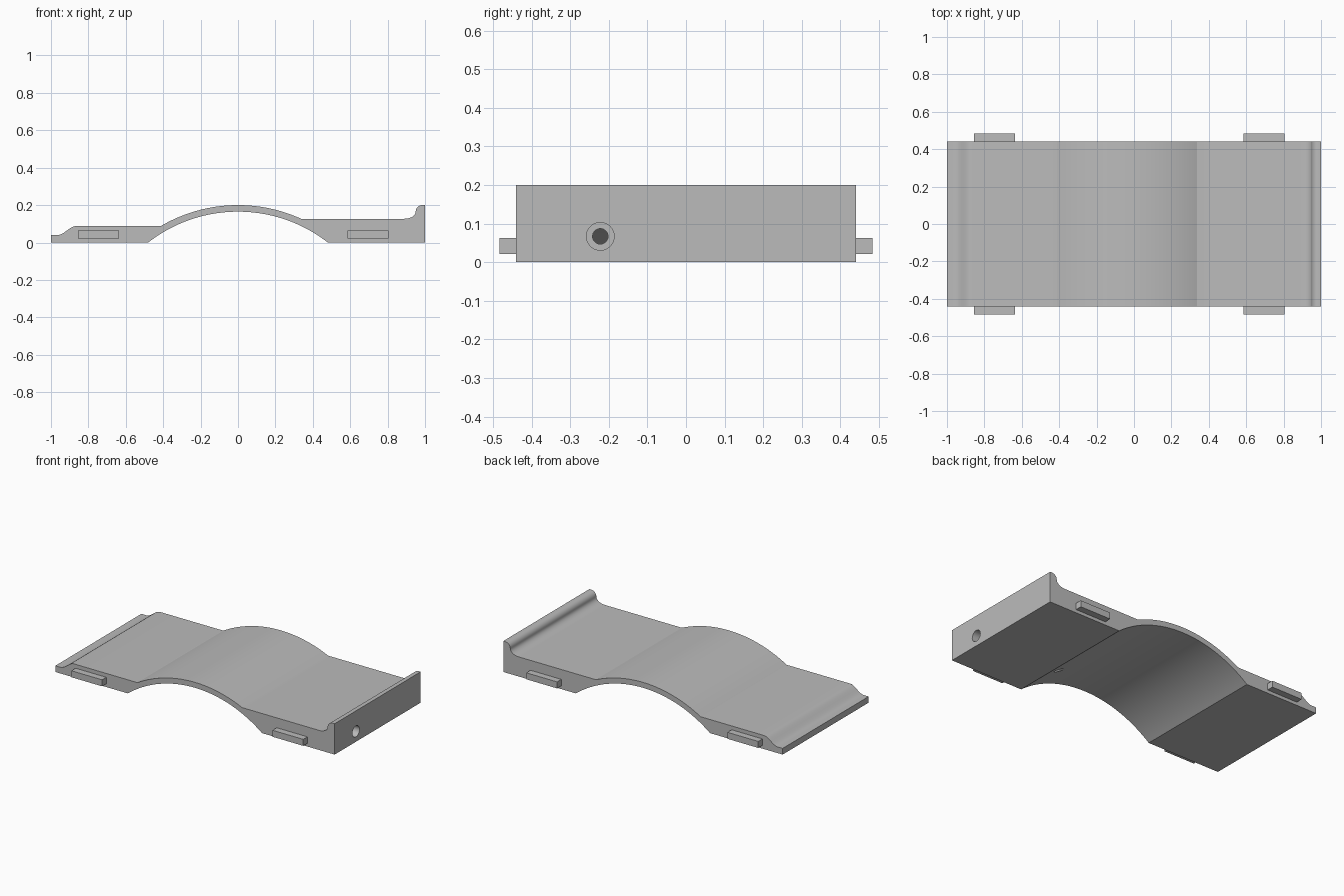
import bpy
import bmesh
from math import sin, cos, pi, sqrt, asin, radians

if "Cube" in bpy.data.objects:
    bpy.data.objects.remove(bpy.data.objects["Cube"])

grey = bpy.data.materials.new("plain grey")
grey.use_nodes = True
GREY = (0.5, 0.5, 0.5, 1)
grey.diffuse_color = GREY
grey.node_tree.nodes["Principled BSDF"].inputs["Base Color"].default_value = GREY

HALF_Y = 0.44
LOW, HIGH = 0.088, 0.127          # deck heights on either side of the arch
IN_R, OUT_R, ARCH_Z = 0.781, 0.816, -0.616


def arc(radius, x0, x1, n=40):
    """Points on an arch centred on x = 0, from x0 to x1."""
    a, b = asin(x0 / radius), asin(x1 / radius)
    angles = [a + (b - a) * i / n for i in range(n + 1)]
    return [(radius * sin(t), ARCH_Z + radius * cos(t)) for t in angles]


def quarter(x0, z0, x1, z1, concave, n=8):
    """Quarter ellipse rising from (x0, z0) to (x1, z1)."""
    pts = []
    for i in range(n + 1):
        t = pi / 2 * i / n
        u, v = (sin(t), 1 - cos(t)) if concave else (1 - cos(t), sin(t))
        pts.append((x0 + (x1 - x0) * u, z0 + (z1 - z0) * v))
    return pts


def add_object(name, bm):
    bmesh.ops.recalc_face_normals(bm, faces=bm.faces)
    mesh = bpy.data.meshes.new(name)
    bm.to_mesh(mesh)
    bm.free()
    mesh.materials.append(grey)
    obj = bpy.data.objects.new(name, mesh)
    bpy.context.collection.objects.link(obj)
    return obj


def box(name, x0, x1, y0, y1, z0, z1):
    bm = bmesh.new()
    bmesh.ops.create_cube(bm, size=1)
    bmesh.ops.scale(bm, vec=(x1 - x0, y1 - y0, z1 - z0), verts=bm.verts)
    bmesh.ops.translate(bm, vec=((x0 + x1) / 2, (y0 + y1) / 2, (z0 + z1) / 2), verts=bm.verts)
    return add_object(name, bm)


def deck_edge(height):
    return sqrt(OUT_R ** 2 - (height - ARCH_Z) ** 2)


# Body: one side profile, extruded across the width
lip = [(-0.965 + 0.1 * i / 12, 0.04 + (LOW - 0.04) * (1 - cos(pi * i / 12)) / 2)
       for i in range(13)]
foot = sqrt(IN_R ** 2 - ARCH_Z ** 2)
profile = [(-1, 0), (-1, 0.04)] + lip
profile += arc(OUT_R, -deck_edge(LOW), deck_edge(HIGH))
profile += quarter(0.89, HIGH, 0.95, 0.165, True)
profile += quarter(0.95, 0.165, 0.985, 0.2, False)[1:]
profile += [(1, 0.2), (1, 0)] + arc(IN_R, foot, -foot)

bm = bmesh.new()
side = bm.faces.new([bm.verts.new((x, -HALF_Y, z)) for x, z in profile])
new = bmesh.ops.extrude_face_region(bm, geom=[side])["geom"]
bmesh.ops.translate(bm, vec=(0, 2 * HALF_Y, 0),
                    verts=[v for v in new if isinstance(v, bmesh.types.BMVert)])
body = add_object("arched_body", bm)


# Stepped bore through the tall end, opening under the arch
def bore(radius, x0, x1):
    bpy.ops.mesh.primitive_cylinder_add(vertices=32, radius=radius, depth=x1 - x0,
                                        location=((x0 + x1) / 2, -0.222, 0.067),
                                        rotation=(0, pi / 2, 0))
    cutter = bpy.context.object
    cutter.name = "bore_cutter"
    cutter.hide_render = True
    cutter.data.materials.append(grey)
    mod = body.modifiers.new("bore", "BOOLEAN")
    mod.operation = "DIFFERENCE"
    mod.solver = "EXACT"
    mod.object = cutter
    bpy.context.view_layer.objects.active = body
    bpy.ops.object.modifier_apply(modifier=mod.name)
    bpy.data.objects.remove(cutter)


bore(0.036, 0.75, 1.1)
bore(0.02, 0.3, 1.05)

bpy.ops.object.select_all(action="DESELECT")
body.select_set(True)
bpy.context.view_layer.objects.active = body
bpy.ops.object.shade_smooth_by_angle(angle=radians(22))

# Side tabs, two on each long side
for end, x0, x1 in (("right", -0.855, -0.635), ("left", 0.585, 0.805)):
    box("front_tab_" + end, x0, x1, -0.483, -HALF_Y, 0.021, 0.063)
    box("back_tab_" + end, x0, x1, HALF_Y, 0.483, 0.021, 0.063)
